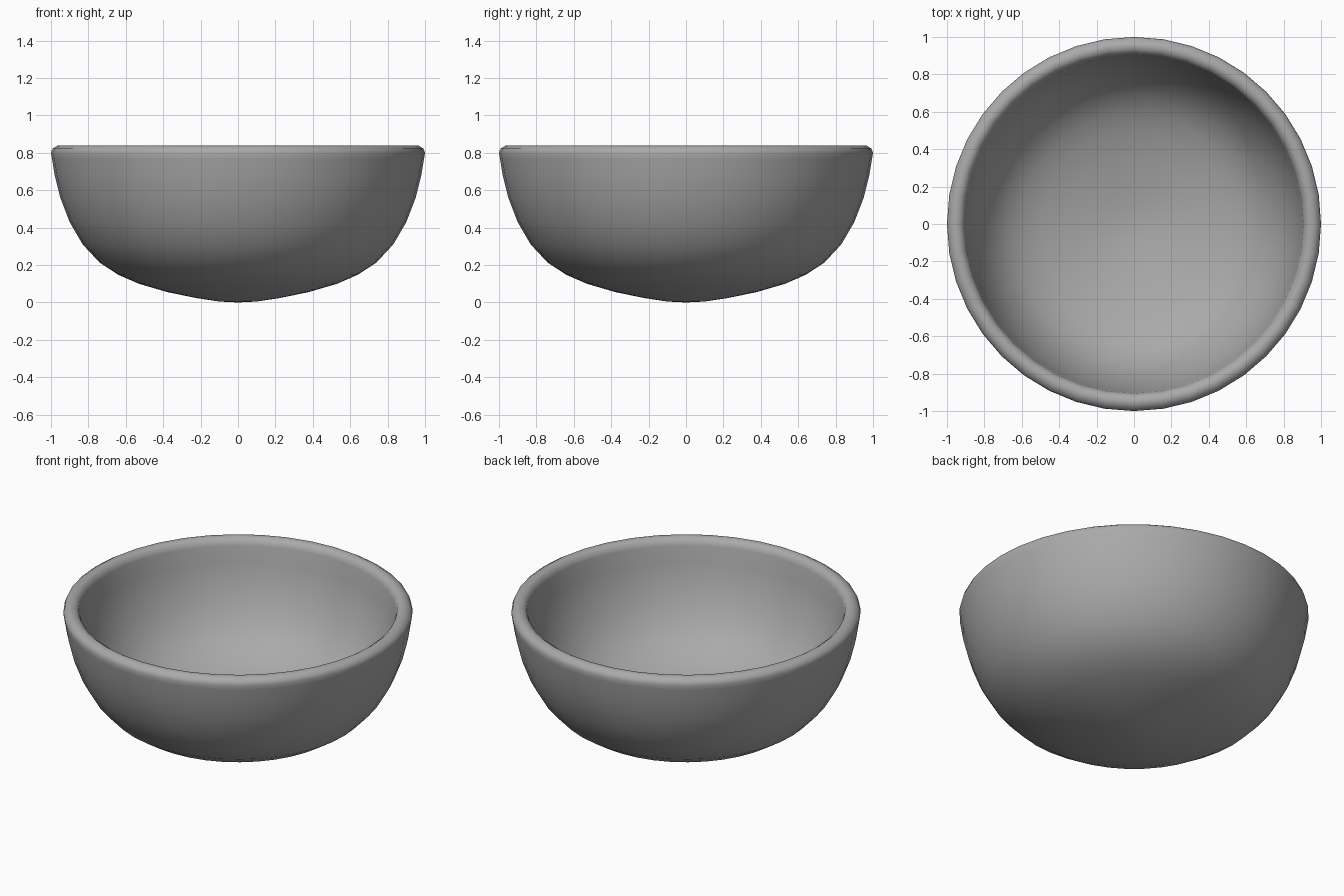
import bpy
import bmesh
from math import tau
from mathutils import Matrix, Vector

cube = bpy.data.objects.get("Cube")
if cube:
    bpy.data.objects.remove(cube, do_unlink=True)

SEGMENTS = 40
WALL = 0.09

# Ceramic material
grey = bpy.data.materials.new("grey ceramic")
grey.use_nodes = True
colour = (0.4, 0.4, 0.4, 1)
grey.diffuse_color = colour
grey.node_tree.nodes["Principled BSDF"].inputs["Base Color"].default_value = colour

# Outer wall profile (radius, height), from base centre to rim
outer = [(0, 0), (0.1, 0.005), (0.22, 0.023), (0.38, 0.056), (0.53, 0.1),
         (0.64, 0.148), (0.74, 0.213), (0.83, 0.31), (0.9, 0.43),
         (0.95, 0.56), (0.98, 0.68), (0.995, 0.77)]
# Rounded lip
lip = [(1, 0.8), (0.992, 0.822), (0.963, 0.84), (0.937, 0.838),
       (0.914, 0.822), (0.906, 0.795)]


def offset_inward(points, distance):
    """Move each profile point along its normal into the bowl."""
    moved = [(0, distance)]
    for a, p, b in zip(points, points[1:], points[2:]):
        along = (Vector(b) - Vector(a)).normalized()
        q = Vector(p) + Vector((-along.y, along.x)) * distance
        moved.append((q.x, q.y))
    return moved


profile = outer + lip + offset_inward(outer, WALL)[::-1]

# Bowl: the whole wall section spun around z
bm = bmesh.new()
verts = [bm.verts.new((r, 0, z)) for r, z in profile]
edges = [bm.edges.new(pair) for pair in zip(verts, verts[1:])]
bmesh.ops.spin(bm, geom=verts + edges, cent=(0, 0, 0), axis=(0, 0, 1),
               angle=tau, steps=SEGMENTS)
bmesh.ops.remove_doubles(bm, verts=bm.verts, dist=0.0005)
bmesh.ops.recalc_face_normals(bm, faces=bm.faces)
for face in bm.faces:
    face.smooth = True

mesh = bpy.data.meshes.new("bowl")
bm.to_mesh(mesh)
bm.free()
mesh.materials.append(grey)
bowl = bpy.data.objects.new("bowl", mesh)
bpy.context.collection.objects.link(bowl)
